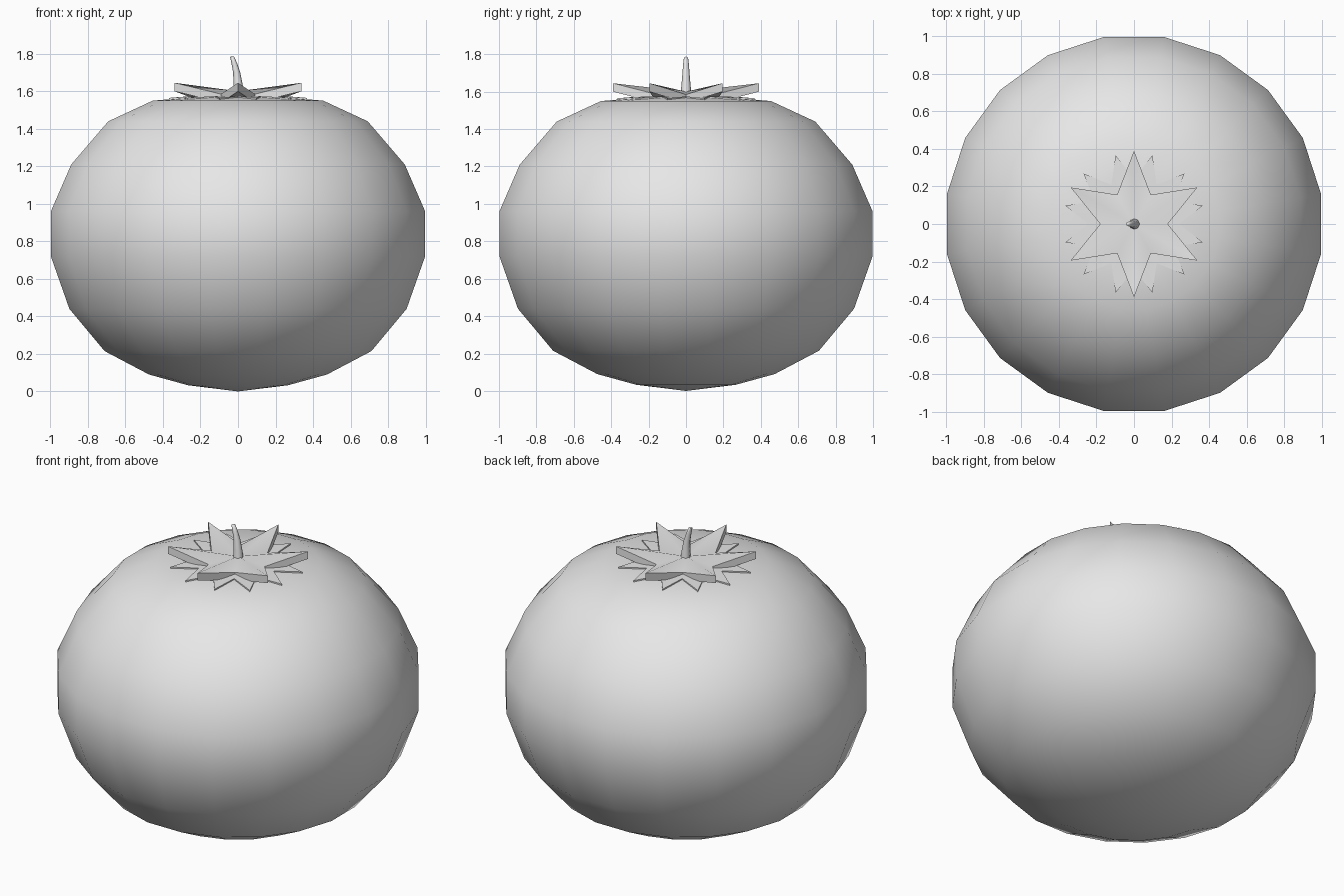
import bpy, bmesh
from math import sin, cos, pi, radians

cube = bpy.data.objects.get("Cube")
if cube:
    bpy.data.objects.remove(cube, do_unlink=True)

grey = bpy.data.materials.new("plain grey")
grey.use_nodes = True
grey.diffuse_color = (0.8, 0.8, 0.8, 1)
grey.node_tree.nodes["Principled BSDF"].inputs["Base Color"].default_value = (0.8, 0.8, 0.8, 1)


def finish(bm, name, angle):
    bmesh.ops.recalc_face_normals(bm, faces=bm.faces)
    mesh = bpy.data.meshes.new(name)
    bm.to_mesh(mesh)
    bm.free()
    mesh.materials.append(grey)
    obj = bpy.data.objects.new(name, mesh)
    bpy.context.collection.objects.link(obj)
    bpy.ops.object.select_all(action="DESELECT")
    obj.select_set(True)
    bpy.context.view_layer.objects.active = obj
    bpy.ops.object.shade_smooth_by_angle(angle=radians(angle))


def loft(name, rings, sides, turn=0.0, angle=60):
    """Skin a stack of rings given as (centre x, radius, z); radius 0 is a tip."""
    bm = bmesh.new()
    loops = []
    for cx, r, z in rings:
        if r == 0:
            loops.append([bm.verts.new((cx, 0, z))] * sides)
        else:
            loops.append([bm.verts.new((cx + r * cos(turn + 2 * pi * i / sides),
                                        r * sin(turn + 2 * pi * i / sides), z))
                          for i in range(sides)])
    for low, high in zip(loops, loops[1:]):
        for i in range(sides):
            j = (i + 1) % sides
            bm.faces.new(dict.fromkeys((low[i], low[j], high[j], high[i])))
    finish(bm, name, angle)


def star(name, points, tip, notch, thick, turn, centre_z):
    """Pointed leaf star; tip and notch are (radius, z)."""
    bm = bmesh.new()
    layers = []
    for drop in (0, thick):
        rim = []
        for i in range(points * 2):
            r, z = notch if i % 2 else tip
            a = turn + pi * i / points
            rim.append(bm.verts.new((r * cos(a), r * sin(a), z - drop)))
        hub = bm.verts.new((0, 0, centre_z - drop))
        for i in range(len(rim)):
            bm.faces.new((hub, rim[i - 1], rim[i]))
        layers.append(rim)
    top, bottom = layers
    for i in range(len(top)):
        bm.faces.new((top[i - 1], top[i], bottom[i], bottom[i - 1]))
    finish(bm, name, 50)


# Squat round fruit with a flattened top
profile = [(0, 0), (0.27, 0.033), (0.48, 0.09), (0.72, 0.215), (0.91, 0.44),
           (1.01, 0.72), (1.01, 0.96), (0.9, 1.21), (0.7, 1.44), (0.46, 1.55),
           (0.22, 1.57), (0, 1.56)]
loft("fruit_body", [(0, r, z) for r, z in profile], 20, radians(9))

# Six raised leaves, with small spikes lying against the fruit beneath them
star("leaf_star", 6, (0.39, 1.645), (0.18, 1.585), 0.045, pi / 2, 1.6)
star("lower_spikes", 12, (0.38, 1.565), (0.24, 1.575), 0.03, radians(15), 1.575)

# Thin tapering stem, bent to one side
loft("stem", [(0, 0, 1.57), (0.003, 0.03, 1.58), (0, 0.024, 1.64), (-0.007, 0.019, 1.7),
              (-0.02, 0.015, 1.75), (-0.031, 0.011, 1.783), (-0.032, 0, 1.788)], 8)
